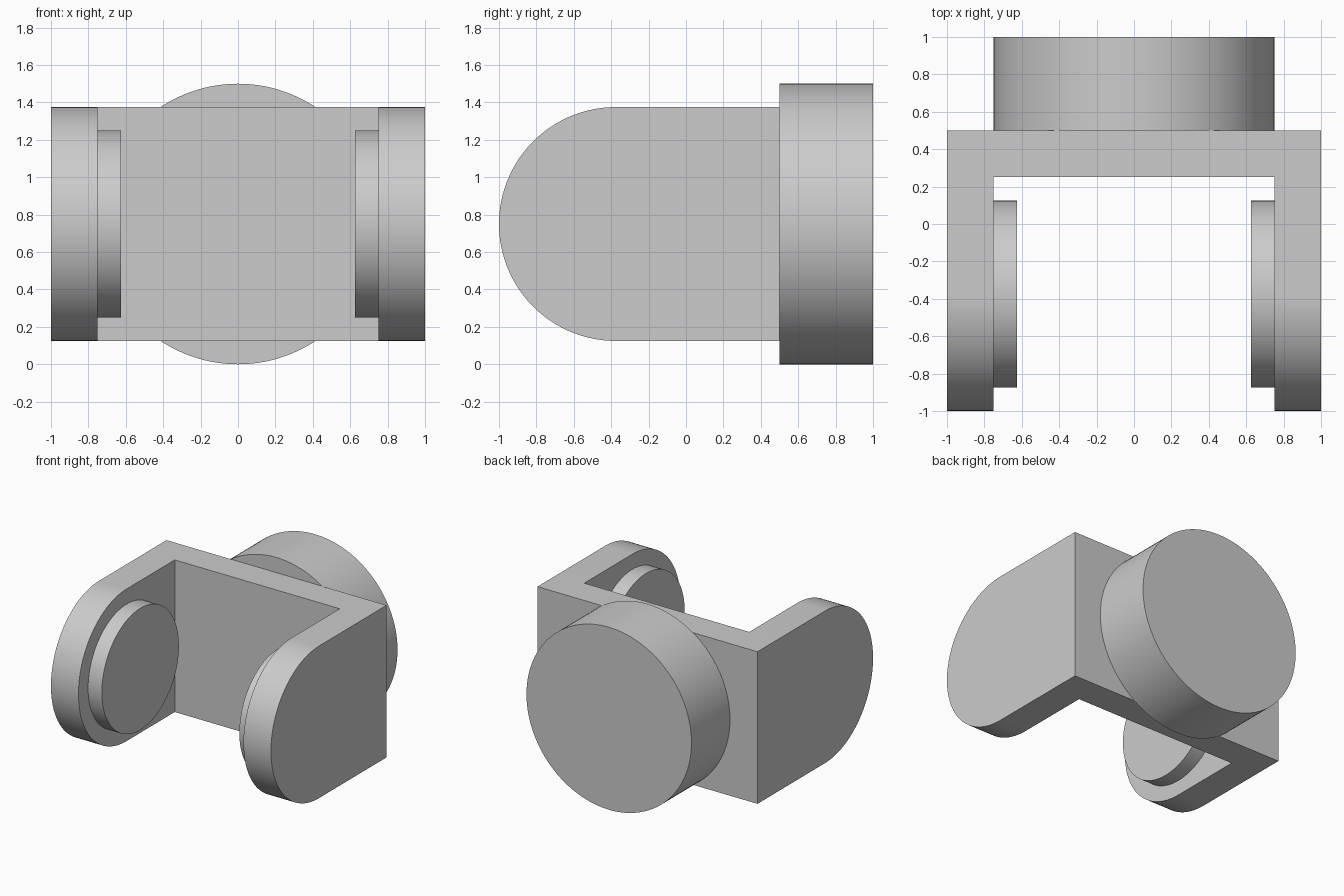
import bpy
import bmesh
from math import pi, sin, cos, radians
from mathutils import Matrix, Vector

default = bpy.data.objects.get("Cube")
if default:
    bpy.data.objects.remove(default, do_unlink=True)

# Main sizes
MID_Z = 0.75
PIVOT_Y = -0.375
ARM_R = 0.625
INNER_X = 0.75

grey = bpy.data.materials.new("plain_grey")
grey.use_nodes = True
COLOUR = (0.6, 0.6, 0.6, 1)
grey.diffuse_color = COLOUR
grey.node_tree.nodes["Principled BSDF"].inputs["Base Color"].default_value = COLOUR


def add_object(name, bm):
    bmesh.ops.recalc_face_normals(bm, faces=bm.faces)
    mesh = bpy.data.meshes.new(name)
    bm.to_mesh(mesh)
    bm.free()
    mesh.materials.append(grey)
    obj = bpy.data.objects.new(name, mesh)
    bpy.context.collection.objects.link(obj)
    return obj


def smooth(obj):
    bpy.ops.object.select_all(action="DESELECT")
    obj.select_set(True)
    bpy.context.view_layer.objects.active = obj
    bpy.ops.object.shade_smooth_by_angle(angle=radians(30))


def disc(name, centre, radius, depth, axis):
    bm = bmesh.new()
    turn = Vector((0, 0, 1)).rotation_difference(Vector(axis)).to_matrix().to_4x4()
    bmesh.ops.create_cone(bm, cap_ends=True, segments=128, radius1=radius,
                          radius2=radius, depth=depth,
                          matrix=Matrix.Translation(centre) @ turn)
    smooth(add_object(name, bm))


# Bracket: round-nosed side profile swept across the full width
bm = bmesh.new()
steps = 64
profile = [(0.5, MID_Z - ARM_R), (0.5, MID_Z + ARM_R)]
for i in range(steps + 1):
    a = pi / 2 + pi * i / steps
    profile.append((PIVOT_Y + ARM_R * cos(a), MID_Z + ARM_R * sin(a)))
side = bm.faces.new([bm.verts.new((-1, y, z)) for y, z in profile])
swept = bmesh.ops.extrude_face_region(bm, geom=[side])["geom"]
bmesh.ops.translate(bm, vec=(2, 0, 0),
                    verts=[v for v in swept if isinstance(v, bmesh.types.BMVert)])
bracket = add_object("fork_bracket", bm)

# Open gap between the two arms
bm = bmesh.new()
bmesh.ops.create_cube(bm, size=1, matrix=Matrix.Translation((0, -0.875, MID_Z))
                      @ Matrix.Diagonal((2 * INNER_X, 2.25, 3, 1)))
cutter = add_object("gap_cutter", bm)
cutter.hide_render = True
cut = bracket.modifiers.new("gap", "BOOLEAN")
cut.operation = "DIFFERENCE"
cut.solver = "EXACT"
cut.object = cutter
bpy.context.view_layer.objects.active = bracket
bpy.ops.object.modifier_apply(modifier=cut.name)
bpy.data.objects.remove(cutter, do_unlink=True)
smooth(bracket)

# Pivot pads on the inside of each arm
for label, s in (("left", 1), ("right", -1)):
    disc(label + "_pivot_pad", (s * (INNER_X - 0.0625), PIVOT_Y, MID_Z),
         0.5, 0.125, (1, 0, 0))

# Round mount on the back
disc("rear_mount", (0, 0.75, MID_Z), 0.75, 0.5, (0, 1, 0))
